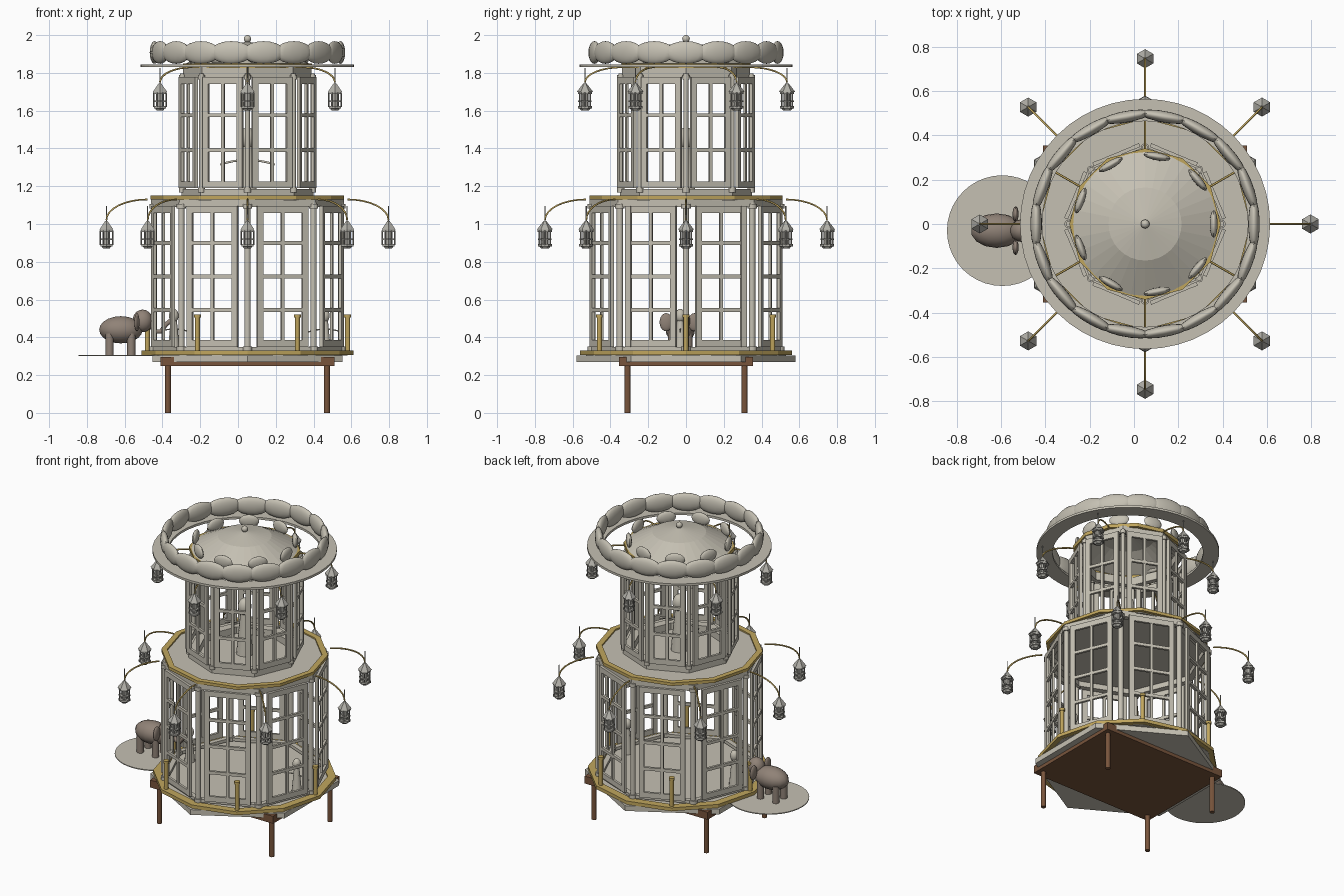
import bpy, bmesh, math
from math import cos, sin, pi, radians
from mathutils import Matrix, Vector

if "Cube" in bpy.data.objects:
    bpy.data.objects.remove(bpy.data.objects["Cube"])

CX = 0.05  # axis of the pavilion


def material(name, rgb):
    m = bpy.data.materials.new(name)
    m.use_nodes = True
    m.diffuse_color = (*rgb, 1)
    m.node_tree.nodes["Principled BSDF"].inputs["Base Color"].default_value = (*rgb, 1)
    return m


STONE = material("pale stone", (0.56, 0.53, 0.45))
METAL = material("lantern grey", (0.44, 0.43, 0.39))
GOLD = material("gold", (0.53, 0.38, 0.11))
WOOD = material("brown wood", (0.19, 0.09, 0.045))
HIDE = material("elephant hide", (0.28, 0.225, 0.185))


def finish(name, bm, mat, smooth=False):
    me = bpy.data.meshes.new(name)
    bmesh.ops.recalc_face_normals(bm, faces=bm.faces)
    bm.to_mesh(me)
    bm.free()
    me.materials.append(mat)
    ob = bpy.data.objects.new(name, me)
    bpy.context.collection.objects.link(ob)
    if smooth:
        bpy.ops.object.select_all(action='DESELECT')
        ob.select_set(True)
        bpy.context.view_layer.objects.active = ob
        bpy.ops.object.shade_smooth_by_angle(angle=radians(40))
    return ob


def box(bm, center, size, turn=Matrix()):
    m = turn @ Matrix.Translation(center) @ Matrix.Diagonal((*size, 1))
    bmesh.ops.create_cube(bm, size=1, matrix=m)


def prism(bm, x, y, z0, z1, r0, r1=None, n=12, spin=0.0):
    m = Matrix.Translation((x, y, (z0 + z1) / 2)) @ Matrix.Rotation(spin, 4, 'Z')
    bmesh.ops.create_cone(bm, cap_ends=True, segments=n, radius1=r0,
                          radius2=r0 if r1 is None else r1, depth=z1 - z0, matrix=m)


def ball(bm, center, radii, turn=Matrix(), n=14):
    m = Matrix.Translation(center) @ turn @ Matrix.Diagonal((*radii, 1))
    bmesh.ops.create_uvsphere(bm, u_segments=n, v_segments=10, radius=1, matrix=m)


def slab(name, mat, z0, z1, r, n, spin=0.0):
    bm = bmesh.new()
    prism(bm, CX, 0, z0, z1, r, n=n, spin=spin)
    return finish(name, bm, mat)


def lathe(name, mat, profile, n, closed=True):
    """Spin (radius, height) points about the pavilion axis."""
    bm = bmesh.new()
    rings = [[bm.verts.new((CX + r * cos(2 * pi * i / n), r * sin(2 * pi * i / n), z))
              for i in range(n)] for r, z in profile]
    pairs = list(zip(rings, rings[1:])) + ([(rings[-1], rings[0])] if closed else [])
    for a, b in pairs:
        for i in range(n):
            j = (i + 1) % n
            bm.faces.new((a[i], a[j], b[j], b[i]))
    return finish(name, bm, mat)


def ring(name, mat, z0, z1, inner, outer, n):
    return lathe(name, mat, [(inner, z0), (outer, z0), (outer, z1), (inner, z1)], n)


def tube(name, mat, points, radius):
    cu = bpy.data.curves.new(name, 'CURVE')
    cu.dimensions = '3D'
    cu.bevel_depth, cu.bevel_resolution, cu.use_fill_caps = radius, 1, True
    sp = cu.splines.new('POLY')
    sp.points.add(len(points) - 1)
    for p, co in zip(sp.points, points):
        p.co = (*co, 1)
    cu.materials.append(mat)
    ob = bpy.data.objects.new(name, cu)
    bpy.context.collection.objects.link(ob)
    bpy.ops.object.select_all(action='DESELECT')
    ob.select_set(True)
    bpy.context.view_layer.objects.active = ob
    bpy.ops.object.convert(target='MESH')


def polar(r, a, z):
    return Vector((CX + r * cos(a), r * sin(a), z))


# Table under the pavilion
bm = bmesh.new()
box(bm, (CX, 0, 0.272), (0.92, 0.71, 0.05))
for sx in (-1, 1):
    for sy in (-1, 1):
        prism(bm, CX + sx * 0.42, sy * 0.31, 0, 0.25, 0.016)
finish("table", bm, WOOD)

# Floors, headers and trim rings
slab("hexagon_base", STONE, 0.27, 0.305, 0.58, 6)
slab("lower_floor", STONE, 0.305, 0.32, 0.53, 12)
ring("base_trim", GOLD, 0.307, 0.33, 0.51, 0.562, 12)
ring("lower_sill", STONE, 0.33, 0.35, 0.475, 0.51, 8)
ring("lower_header", STONE, 1.09, 1.13, 0.47, 0.51, 8)
slab("middle_floor", STONE, 1.125, 1.14, 0.49, 12)
ring("middle_trim", GOLD, 1.13, 1.15, 0.475, 0.512, 12)
ring("upper_sill", STONE, 1.14, 1.185, 0.29, 0.35, 8)
ring("upper_header", STONE, 1.775, 1.83, 0.305, 0.34, 8)
ring("upper_trim", GOLD, 1.825, 1.85, 0.322, 0.342, 12)
ring("canopy_ring", STONE, 1.83, 1.845, 0.465, 0.565, 48)


# Windowed walls of one storey
def storey(name, apothem, width, z0, z1, rows, col_r, col_at):
    walls, cols = bmesh.new(), bmesh.new()
    h, stile = z1 - z0, 0.032
    for k in range(8):
        turn = Matrix.Translation((CX, 0, 0)) @ Matrix.Rotation(pi / 8 + k * pi / 4, 4, 'Z')
        for s in (-1, 1):
            box(walls, (apothem, s * (width - stile) / 2, (z0 + z1) / 2), (0.018, stile, h), turn)
        box(walls, (apothem, 0, (z0 + z1) / 2), (0.014, 0.018, h), turn)
        for i in range(rows + 1):
            end = i in (0, rows)
            z = z0 + 0.018 + (h - 0.036) * i / rows
            box(walls, (apothem, 0, z), (0.016, width - stile, 0.036 if end else 0.02), turn)
        p = polar(col_at, k * pi / 4, 0)
        prism(cols, p.x, p.y, z0 - 0.02, z1 + 0.02, col_r, n=10)
        for z in (z0 - 0.01, z1):
            prism(cols, p.x, p.y, z - 0.012, z + 0.012, col_r * 1.5, n=10)
    finish(name + "_windows", walls, STONE)
    finish(name + "_columns", cols, STONE, True)


storey("lower", 0.483, 0.29, 0.35, 1.095, 4, 0.017, 0.495)
storey("upper", 0.339, 0.228, 1.19, 1.778, 3, 0.013, 0.345)

# Roof with finial
lathe("roof", STONE, [(0.33, 1.83), (0.325, 1.85), (0.165, 1.935), (0.004, 1.965)], 32, False)
bm = bmesh.new()
ball(bm, (CX, 0, 1.98), (0.02, 0.02, 0.02))
finish("finial", bm, STONE, True)


# Rings of long beads
def beads(name, count, r, z, radii):
    bm = bmesh.new()
    for k in range(count):
        a = 2 * pi * k / count
        ball(bm, polar(r, a, z), radii, Matrix.Rotation(a, 4, 'Z'))
    finish(name, bm, STONE, True)


beads("canopy_beads", 18, 0.492, 1.908, (0.026, 0.115, 0.06))
beads("roof_beads", 9, 0.31, 1.89, (0.018, 0.062, 0.042))

# Gold bollards on the base trim
bm = bmesh.new()
for k in range(6):
    p = polar(0.53, k * pi / 3, 0)
    prism(bm, p.x, p.y, 0.33, 0.51, 0.013)
    prism(bm, p.x, p.y, 0.505, 0.522, 0.018)
finish("bollards", bm, GOLD)


# Hanging lanterns on curved arms
def lanterns(name, count, first, r0, z0, r1, drop):
    bm = bmesh.new()
    for k in range(count):
        a = first + 2 * pi * k / count
        arc = [polar(r0 + (r1 - r0) * sin(t * pi / 16), a, z0 - drop * (1 - cos(t * pi / 16)))
               for t in range(9)]
        tube(name + "_arm", GOLD, arc, 0.005)
        x, y, z = arc[-1]
        prism(bm, x, y, z - 0.02, z + 0.075, 0.003, n=6)
        prism(bm, x, y, z - 0.05, z - 0.005, 0.043, 0.008, 6)
        prism(bm, x, y, z - 0.062, z - 0.05, 0.038, n=6)
        prism(bm, x, y, z - 0.105, z - 0.097, 0.036, n=6)
        prism(bm, x, y, z - 0.138, z - 0.125, 0.037, n=6)
        prism(bm, x, y, z - 0.15, z - 0.138, 0.02, 0.03, 6)
        prism(bm, x, y, z - 0.125, z - 0.06, 0.02, n=6)
        for j in range(6):
            b = j * pi / 3
            prism(bm, x + 0.033 * cos(b), y + 0.033 * sin(b), z - 0.13, z - 0.055, 0.004, n=4)
    finish(name, bm, METAL)


lanterns("lower_lanterns", 8, 0, 0.53, 1.13, 0.747, 0.11)
lanterns("upper_lanterns", 6, pi / 6, 0.335, 1.83, 0.535, 0.08)


# Small standing figures
def figure(name, x, y, z, s):
    bm = bmesh.new()
    prism(bm, x, y, z, z + 0.26 * s, 0.05 * s, 0.025 * s)
    ball(bm, (x, y, z + 0.3 * s), (0.04 * s, 0.04 * s, 0.055 * s))
    finish(name, bm, STONE, True)
    arms = [(x + t * 0.0345 * s, y, z + s * (0.19 - 0.0015 * t * t)) for t in range(-4, 5)]
    tube(name + "_arms", STONE, arms, 0.006 * s)


figure("upper_figure", CX, 0, 1.14, 1.05)
figure("left_figure", CX + 0.41, -0.03, 0.32, 0.65)
figure("right_figure", CX - 0.39, -0.03, 0.32, 0.65)

# Elephant on its round mat
bm = bmesh.new()
prism(bm, -0.595, -0.03, 0.3, 0.306, 0.25, n=40)
finish("mat", bm, STONE)
bm = bmesh.new()
ball(bm, (-0.62, -0.03, 0.44), (0.118, 0.078, 0.072))
ball(bm, (-0.505, -0.03, 0.487), (0.055, 0.052, 0.06))
for s in (-1, 1):
    ball(bm, (-0.535, -0.03 + s * 0.075, 0.48), (0.014, 0.035, 0.048))
    for x in (-0.68, -0.565):
        prism(bm, x, -0.03 + s * 0.042, 0.306, 0.42, 0.022)
finish("elephant", bm, HIDE, True)
tube("trunk", HIDE, [(-0.47, -0.03, 0.47), (-0.44, -0.03, 0.43), (-0.41, -0.03, 0.43),
                     (-0.38, -0.03, 0.47), (-0.34, -0.03, 0.5)], 0.014)
